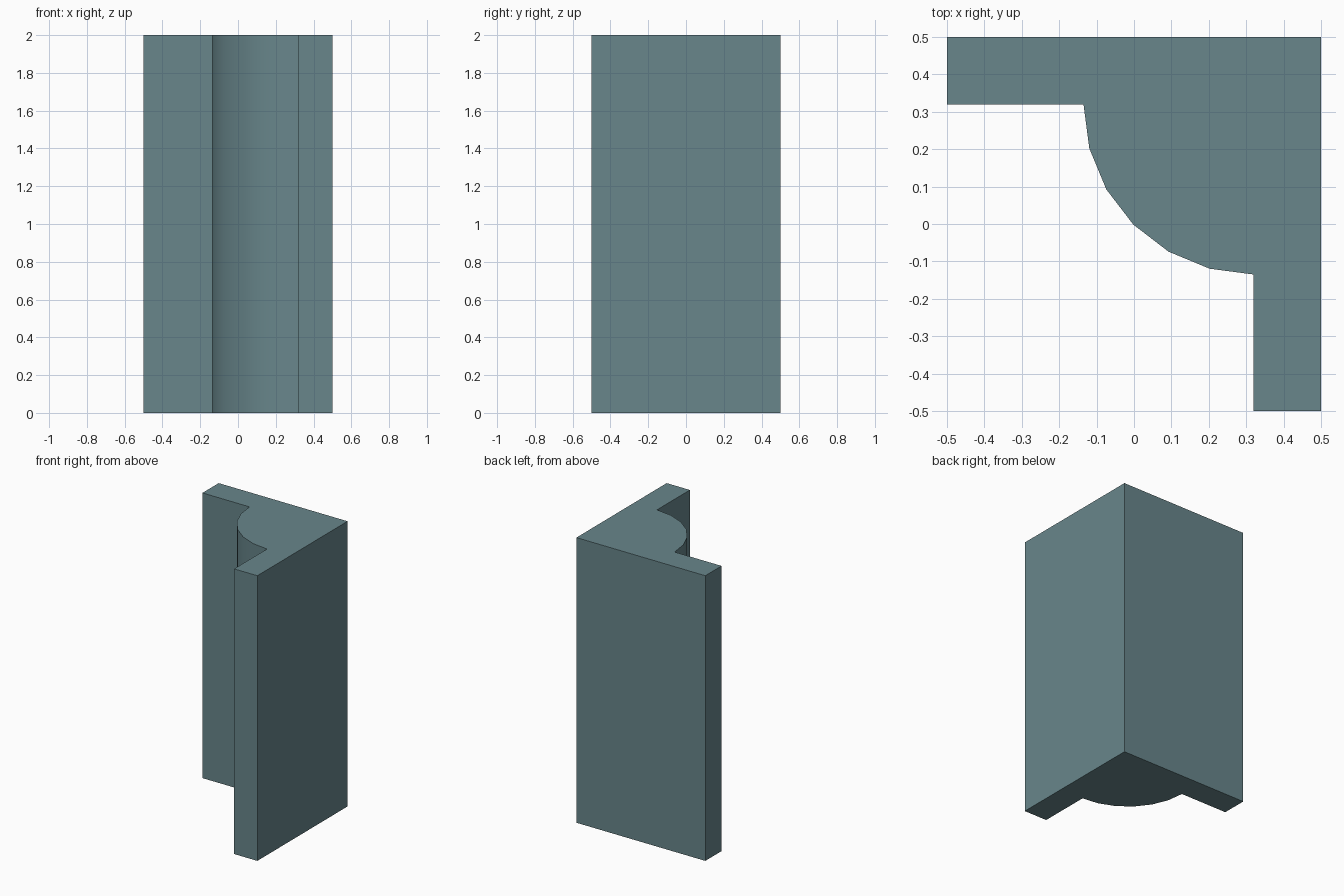
import bpy
import bmesh
from math import cos, sin, radians

cube = bpy.data.objects.get("Cube")
if cube:
    bpy.data.objects.remove(cube, do_unlink=True)

HALF = 0.5        # half width of the square footprint
INNER = 0.32      # inner face of both wings
RADIUS = 0.455    # quarter-round column in the corner
HEIGHT = 2.0
STEPS = 6

# Slate teal material
teal = bpy.data.materials.new("slate_teal")
teal.use_nodes = True
colour = (0.138, 0.238, 0.258, 1)
teal.diffuse_color = colour
teal.node_tree.nodes["Principled BSDF"].inputs["Base Color"].default_value = colour

# Plan: two wings meeting at the back corner, joined by the quarter-round
arc = []
for i in range(STEPS + 1):
    a = radians(180 + 90 * i / STEPS)
    arc.append((INNER + RADIUS * cos(a), INNER + RADIUS * sin(a)))
plan = [(HALF, -HALF), (HALF, HALF), (-HALF, HALF), (-HALF, INNER)]
plan += arc + [(INNER, -HALF)]

# Extrude the plan into the corner wall
bm = bmesh.new()
base = bm.faces.new([bm.verts.new((x, y, 0)) for x, y in plan])
top = bmesh.ops.extrude_face_region(bm, geom=[base], use_keep_orig=True)
bmesh.ops.translate(bm, vec=(0, 0, HEIGHT),
                    verts=[g for g in top["geom"] if isinstance(g, bmesh.types.BMVert)])
bmesh.ops.recalc_face_normals(bm, faces=bm.faces[:])
mesh = bpy.data.meshes.new("corner_wall_with_column")
bm.to_mesh(mesh)
bm.free()
mesh.materials.append(teal)

wall = bpy.data.objects.new("corner_wall_with_column", mesh)
bpy.context.collection.objects.link(wall)

# Smooth the column, keep the corners sharp
bpy.ops.object.select_all(action="DESELECT")
wall.select_set(True)
bpy.context.view_layer.objects.active = wall
bpy.ops.object.shade_smooth_by_angle(angle=radians(30))
